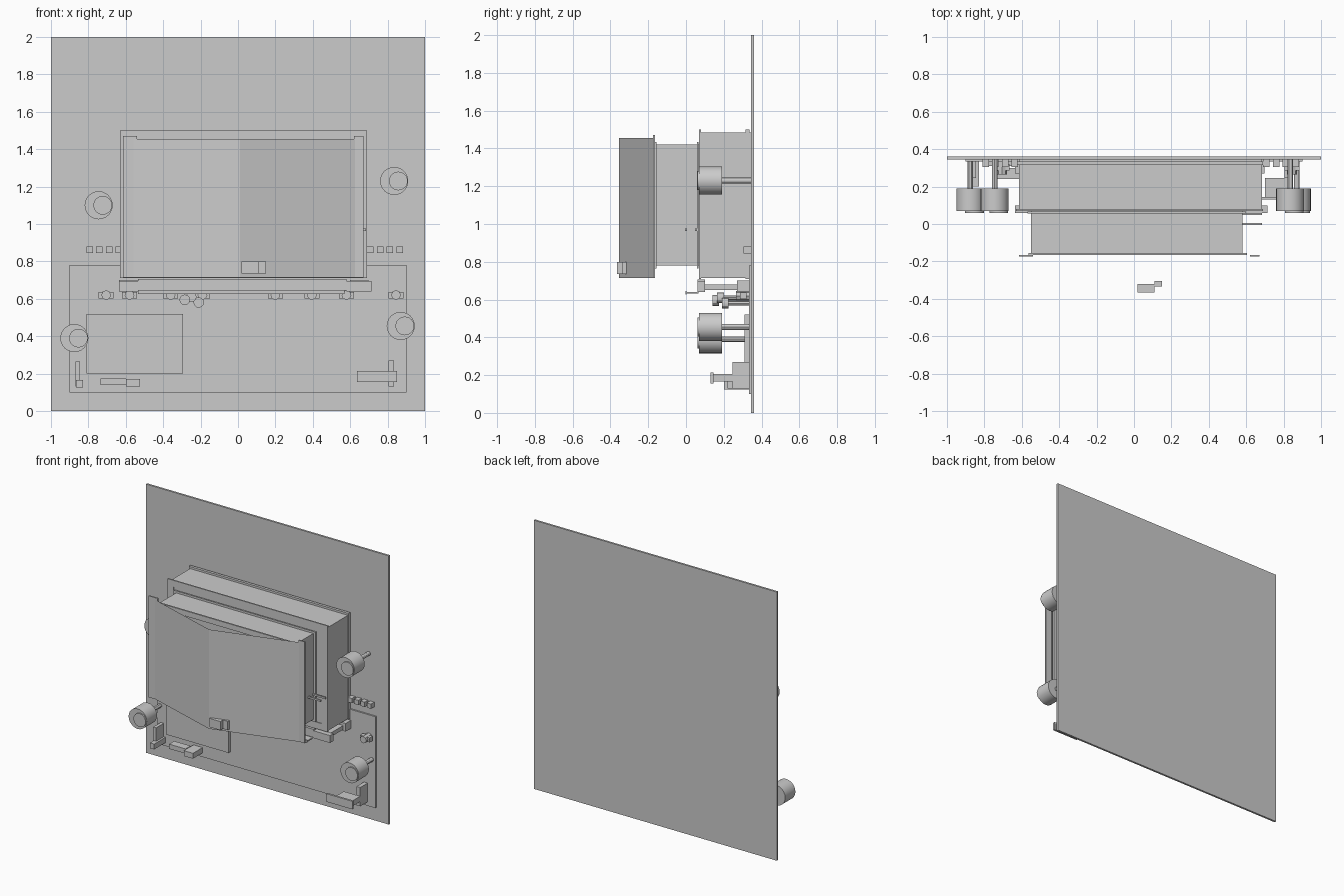
import bpy, bmesh
from mathutils import Matrix, Vector


def finish(name, bm):
    me = bpy.data.meshes.new(name)
    bm.to_mesh(me)
    bm.free()
    ob = bpy.data.objects.new(name, me)
    bpy.context.collection.objects.link(ob)
    return ob


def box(name, x, y, z):
    bm = bmesh.new()
    size = Vector((x[1] - x[0], y[1] - y[0], z[1] - z[0]))
    mid = Vector((x[0] + x[1], y[0] + y[1], z[0] + z[1])) / 2
    bmesh.ops.create_cube(bm, size=1, matrix=Matrix.Translation(mid) @ Matrix.Diagonal(size).to_4x4())
    return finish(name, bm)


def rod(name, x, z, r, y0, y1, sides=24):
    """Cylinder along y."""
    bm = bmesh.new()
    m = Matrix.Translation((x, (y0 + y1) / 2, z)) @ Matrix.Rotation(1.5707963, 4, 'X')
    bmesh.ops.create_cone(bm, cap_ends=True, segments=sides, radius1=r, radius2=r, depth=y1 - y0, matrix=m)
    ob = finish(name, bm)
    if sides > 8:
        bpy.context.view_layer.objects.active = ob
        ob.select_set(True)
        bpy.ops.object.shade_smooth_by_angle()
        ob.select_set(False)
    return ob


def rim(name, x, y, z, w):
    """Rectangular frame with bar width w."""
    box(name + "_left", (x[0], x[0] + w), y, z)
    box(name + "_right", (x[1] - w, x[1]), y, z)
    box(name + "_bottom", (x[0] + w, x[1] - w), y, (z[0], z[0] + w))
    box(name + "_top", (x[0] + w, x[1] - w), y, (z[1] - w, z[1]))


# Wall and the low mounting panels
box("wall", (-1, 1), (0.345, 0.36), (0, 2))
box("lower_panel", (-0.9, 0.9), (0.333, 0.346), (0.10, 0.78))
box("inset_plate", (-0.81, -0.295), (0.31, 0.334), (0.2, 0.52))

# Stepped cabinet body
box("rear_housing", (-0.615, 0.685), (0.075, 0.345), (0.715, 1.485))
rim("rear_flange", (-0.625, 0.69), (0.315, 0.335), (0.71, 1.50), 0.03)
rim("middle_flange", (-0.63, 0.69), (0.07, 0.08), (0.71, 1.50), 0.05)
box("front_housing", (-0.55, 0.58), (-0.155, 0.076), (0.78, 1.42))
rim("housing_base_flange", (-0.57, 0.60), (0.057, 0.066), (0.765, 1.435), 0.04)
rim("front_flange", (-0.565, 0.605), (-0.167, -0.155), (0.765, 1.435), 0.04)

# Side strips and the pair of angled door leaves
for side, x in (("left", (-0.615, -0.54)), ("right", (0.62, 0.67))):
    box(side + "_door_strip", x, (-0.175, -0.165), (0.715, 1.47))
for side, x in (("left", -0.56), ("right", 0.625)):
    bm = bmesh.new()
    p = [(x, -0.175), (0.01, -0.355)]
    if x > 0:
        p.reverse()
    bm.faces.new([bm.verts.new(c) for c in (
        (*p[0], 0.715), (*p[1], 0.715), (*p[1], 1.455), (*p[0], 1.455))])
    finish(side + "_door", bm)

# Door latch and side pins
box("latch_handle", (0.02, 0.11), (-0.365, -0.32), (0.735, 0.80))
box("latch_plate", (0.11, 0.15), (-0.335, -0.305), (0.735, 0.80))
for y in (0.0, 0.053):
    box("side_pin", (0.57, 0.685), (y - 0.005, y + 0.005), (0.962, 0.975))

# Rail and brackets below the cabinet
box("lower_rail", (-0.535, 0.58), (0.06, 0.10), (0.645, 0.705))
box("rail_lip", (-0.535, 0.57), (0.0, 0.065), (0.631, 0.641))
box("rail_lip_edge", (-0.535, 0.57), (-0.003, 0.003), (0.626, 0.646))
for x0, x1 in ((-0.635, -0.535), (0.58, 0.715)):
    box("rail_bracket", (x0, x1), (0.06, 0.10), (0.64, 0.695))
    xm = (x0 + x1) / 2
    box("bracket_arm", (xm - 0.03, xm + 0.03), (0.10, 0.335), (0.65, 0.68))
    box("bracket_mount", (xm - 0.05, xm + 0.05), (0.27, 0.335), (0.64, 0.70))

# Round dials on stems
for x, z in ((-0.745, 1.10), (0.835, 1.23), (-0.875, 0.39), (0.87, 0.455)):
    rod("dial", x, z, 0.075, 0.07, 0.19)
    rod("dial_cap", x + 0.022, z, 0.05, 0.06, 0.072)
    rod("dial_stem", x, z, 0.015, 0.19, 0.345, 12)

# Row of small square studs on either side
for i in range(4):
    for start in (-0.793, 0.708):
        x = start + i * 0.052
        box("square_stud", (x - 0.017, x + 0.017), (0.305, 0.345), (0.845, 0.88))

# Row of pipe fittings
for x in (-0.705, -0.58, -0.36, -0.19, 0.2, 0.395, 0.58, 0.845):
    rod("fitting_nut", x, 0.62, 0.026, 0.265, 0.335, 8)
    box("fitting_tee", (x - 0.04, x + 0.04), (0.285, 0.32), (0.603, 0.637))

# Cluster of three small knobs
for x, z, y in ((-0.285, 0.595, 0.14), (-0.25, 0.61, 0.165), (-0.21, 0.58, 0.19)):
    rod("small_knob", x, z, 0.028, y, y + 0.035, 12)
    rod("small_knob_stem", x, z, 0.012, y + 0.035, 0.335, 8)

# Lower left post and foot
box("left_post", (-0.87, -0.845), (0.245, 0.335), (0.13, 0.265))
box("left_foot", (-0.865, -0.83), (0.20, 0.335), (0.125, 0.165))

# Lower lever
box("lever_body", (-0.735, -0.60), (0.24, 0.30), (0.14, 0.175))
box("lever_tip", (-0.60, -0.525), (0.22, 0.335), (0.13, 0.17))

# Lower right pull bar
box("right_post", (0.805, 0.835), (0.245, 0.335), (0.13, 0.27))
box("pull_arm", (0.70, 0.835), (0.14, 0.245), (0.165, 0.205))
box("pull_bar", (0.635, 0.85), (0.13, 0.145), (0.155, 0.215))
